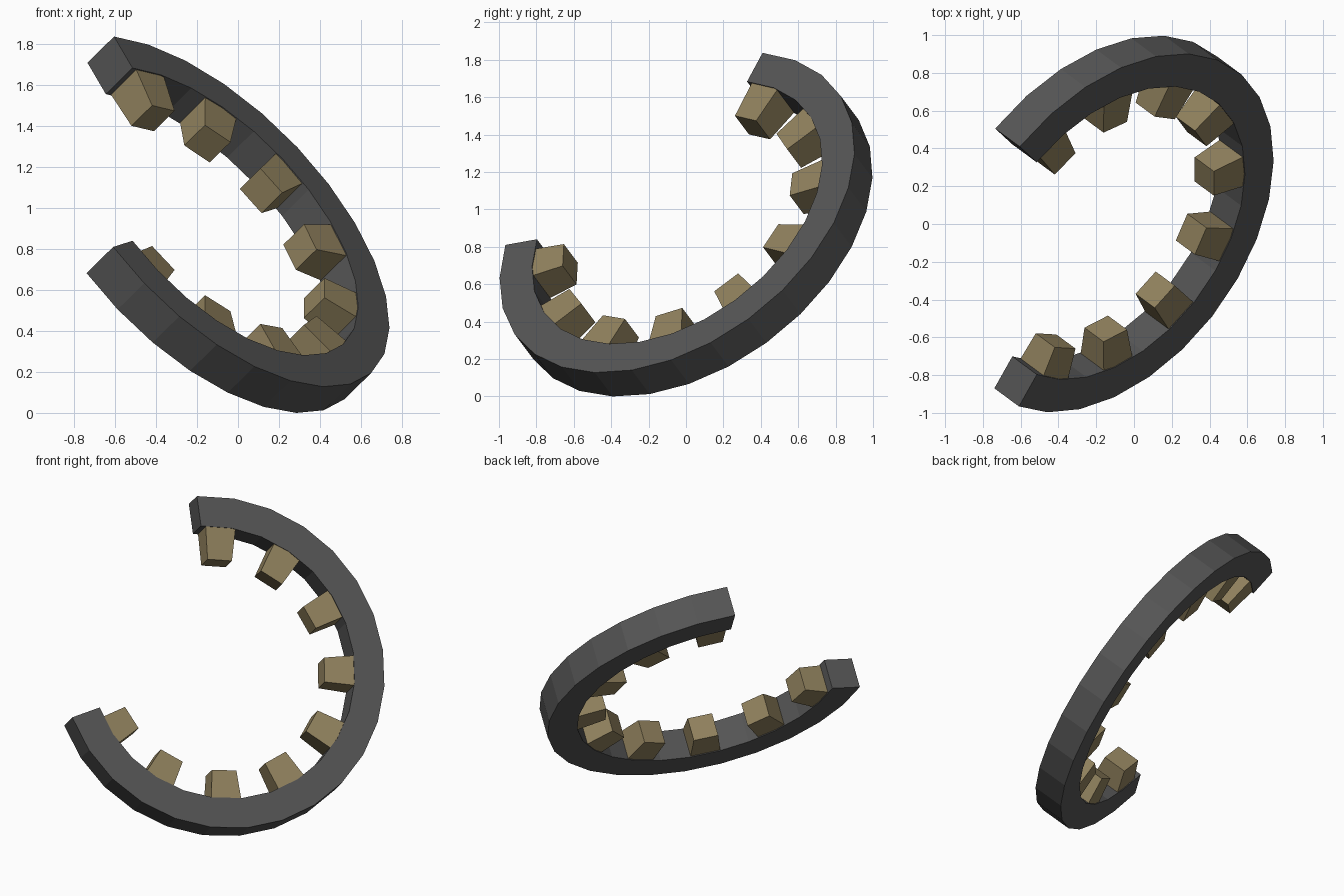
import bpy, bmesh
from math import sin, cos, radians
from mathutils import Vector

if "Cube" in bpy.data.objects:
    bpy.data.objects.remove(bpy.data.objects["Cube"])

# Tilted ring plane: two in-plane axes, the axis, and the centre of the front face
E1 = Vector((0.775, 0.378, -0.504)).normalized()
E2 = Vector((0.0, 0.8, 0.6))
N = E1.cross(E2).normalized()
C = Vector((-0.104, -0.045, 0.973))
A0, A1, SEGS = -128.6, 126.2, 20
WIDTH, THICK = 0.196, 0.206


def outer_radius(deg):
    t = (deg - A0) / (A1 - A0) * 2 - 1
    return 1.08 + 0.025 * t ** 3


def point(deg, r, depth, side=0.0):
    a = radians(deg)
    radial = E1 * cos(a) + E2 * sin(a)
    tangent = E2 * cos(a) - E1 * sin(a)
    return C + radial * r + tangent * side - N * depth


def make_object(name, bm, color):
    bmesh.ops.recalc_face_normals(bm, faces=bm.faces)
    mesh = bpy.data.meshes.new(name)
    bm.to_mesh(mesh)
    bm.free()
    mat = bpy.data.materials.new(name + "_material")
    mat.diffuse_color = color
    mat.use_nodes = True
    mat.node_tree.nodes["Principled BSDF"].inputs["Base Color"].default_value = mat.diffuse_color
    mesh.materials.append(mat)
    ob = bpy.data.objects.new(name, mesh)
    bpy.context.collection.objects.link(ob)
    return ob


def loft(bm, sections):
    rings = [[bm.verts.new(p) for p in s] for s in sections]
    for a, b in zip(rings, rings[1:]):
        for i in range(4):
            j = (i + 1) % 4
            bm.faces.new((a[i], a[j], b[j], b[i]))
    bm.faces.new(rings[0])
    bm.faces.new(rings[-1])


# Open ring with a square section
bm = bmesh.new()
sections = []
for i in range(SEGS + 1):
    d = A0 + (A1 - A0) * i / SEGS
    r = outer_radius(d)
    sections.append([point(d, r, 0), point(d, r, THICK),
                     point(d, r - WIDTH, THICK), point(d, r - WIDTH, 0)])
loft(bm, sections)
parts = [make_object("open_ring", bm, (0.09, 0.09, 0.09, 1))]

# Nine tapered teeth on the inside
for k in range(9):
    d = 118 - 29.5 * k
    bm = bmesh.new()
    base = outer_radius(d) - WIDTH + 0.02
    secs = []
    for r, h in ((base, 0.1), (0.69, 0.08)):
        secs.append([point(d, r, THICK / 2 + u * h, v * h)
                     for u, v in ((-1, -1), (1, -1), (1, 1), (-1, 1))])
    loft(bm, secs)
    parts.append(make_object(f"tooth_{k + 1}", bm, (0.28, 0.22, 0.11, 1)))

# Centre the model and stand it on the ground
pts = [v.co for ob in parts for v in ob.data.vertices]
lo = [min(p[i] for p in pts) for i in range(3)]
hi = [max(p[i] for p in pts) for i in range(3)]
shift = Vector((-(lo[0] + hi[0]) / 2, -(lo[1] + hi[1]) / 2, -lo[2]))
for ob in parts:
    for v in ob.data.vertices:
        v.co += shift
